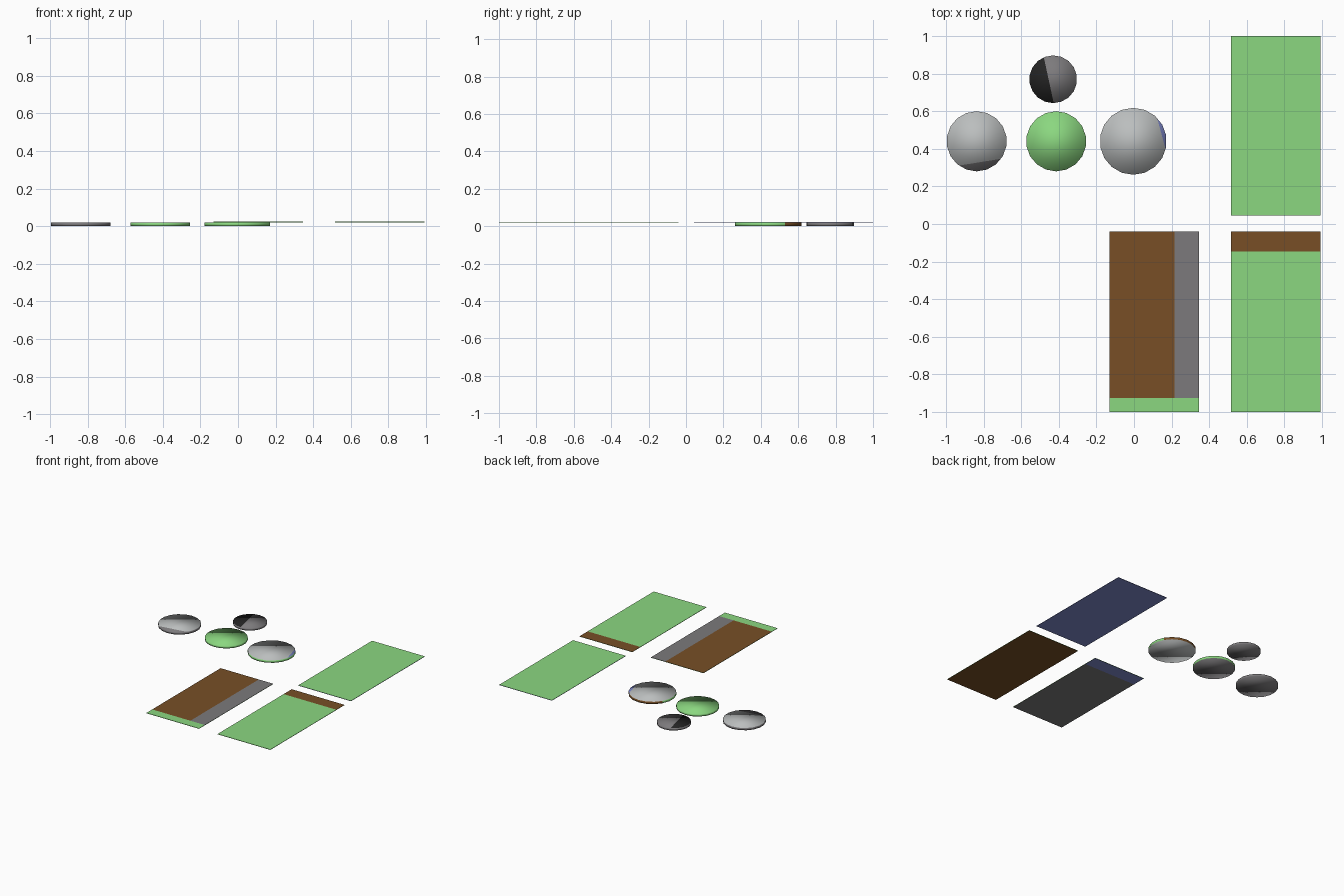
import bpy, bmesh
from mathutils import Matrix, Vector

if "Cube" in bpy.data.objects:
    bpy.data.objects.remove(bpy.data.objects["Cube"])


def lin(c):
    c /= 255
    return c / 12.92 if c <= 0.04045 else ((c + 0.055) / 1.055) ** 2.4


PALETTE = {
    "light_green": (139, 215, 128),
    "brown": (120, 79, 38),
    "mid_grey": (124, 122, 124),
    "light_grey": (187, 190, 190),
    "blue": (128, 138, 205),
    "black": (36, 36, 36),
}
NAMES = list(PALETTE)
MATS = []
for name, rgb in PALETTE.items():
    m = bpy.data.materials.new(name)
    m.diffuse_color = (*[lin(c) for c in rgb], 1)
    m.use_nodes = True
    m.node_tree.nodes["Principled BSDF"].inputs["Base Color"].default_value = m.diffuse_color
    MATS.append(m)


def cut(bm, point, normal):
    bmesh.ops.bisect_plane(bm, geom=bm.verts[:] + bm.edges[:] + bm.faces[:],
                           plane_co=point, plane_no=normal)


def finish(bm, name, rule, smooth):
    """Colour each face by rule(centre, normal) and make the object."""
    bm.normal_update()
    for f in bm.faces:
        f.material_index = NAMES.index(rule(f.calc_center_median(), f.normal))
        f.smooth = smooth
    me = bpy.data.meshes.new(name)
    bm.to_mesh(me)
    bm.free()
    for m in MATS:
        me.materials.append(m)
    ob = bpy.data.objects.new(name, me)
    bpy.context.collection.objects.link(ob)


def disc(name, x, y, r, top, bottom, rim, seg=None):
    """Round counter; seg = (line start, line end, colour right of the line)."""
    bm = bmesh.new()
    h = 0.019
    bmesh.ops.create_cone(bm, cap_ends=True, segments=18, radius1=r, radius2=r,
                          depth=h, matrix=Matrix.Translation((x, y, h / 2)))
    if seg:
        a, b = Vector((*seg[0], 0)), Vector((*seg[1], 0))
        d = b - a
        n = Vector((d.y, -d.x, 0)).normalized()
        cut(bm, a, n)

    def rule(c, nrm):
        if nrm.z > 0.5:
            return seg[2] if seg and (c - a).dot(n) > 0 else top
        return bottom if nrm.z < -0.5 else rim(c)
    finish(bm, name, rule, True)


def card(name, x0, x1, y0, y1, cuts, top, bottom, rim):
    """Thin rectangular plate with painted bands."""
    bm = bmesh.new()
    mat = (Matrix.Translation(((x0 + x1) / 2, (y0 + y1) / 2, 0.022))
           @ Matrix.Diagonal((x1 - x0, y1 - y0, 0.003, 1)))
    bmesh.ops.create_cube(bm, size=1, matrix=mat)
    for point, normal in cuts:
        cut(bm, point, normal)

    def rule(c, nrm):
        if nrm.z > 0.5:
            return top(c)
        return bottom(c) if nrm.z < -0.5 else rim
    finish(bm, name, rule, False)


# Four round discs
disc("left_disc", -0.837, 0.44, 0.16, "light_grey", "mid_grey",
     lambda c: "mid_grey", ((-0.72, 0.345), (-0.917, 0.313), None) and
     ((-0.917, 0.313), (-0.72, 0.345), "mid_grey"))
disc("middle_disc", -0.414, 0.44, 0.16, "light_green", "mid_grey",
     lambda c: "light_green")
disc("right_disc", -0.004, 0.44, 0.178, "light_grey", "light_grey",
     lambda c: "brown" if c.y > 0.51 else "light_green",
     ((0.168, 0.398), (0.126, 0.553), "blue"))
disc("back_disc", -0.43, 0.77, 0.127, "mid_grey", "mid_grey",
     lambda c: "mid_grey", ((-0.427, 0.643), (-0.48, 0.888), "mid_grey") and
     ((-0.48, 0.888), (-0.427, 0.643), "black"))

# Three rectangular plates
card("back_plate", 0.515, 0.993, 0.044, 1.0, [],
     lambda c: "light_green", lambda c: "blue", "blue")
card("front_right_plate", 0.515, 0.993, -1.0, -0.04,
     [((0, -0.145, 0), (0, 1, 0))],
     lambda c: "brown" if c.y > -0.145 else "light_green",
     lambda c: "brown", "light_green")
card("front_left_plate", -0.13, 0.347, -1.0, -0.04,
     [((0, -0.925, 0), (0, 1, 0)), ((0, -0.155, 0), (0, 1, 0)),
      ((0.216, 0, 0), (1, 0, 0))],
     lambda c: "light_green" if c.y < -0.925 else
     "mid_grey" if c.x > 0.216 else "brown",
     lambda c: "blue" if c.y > -0.155 else "mid_grey", "light_green")
